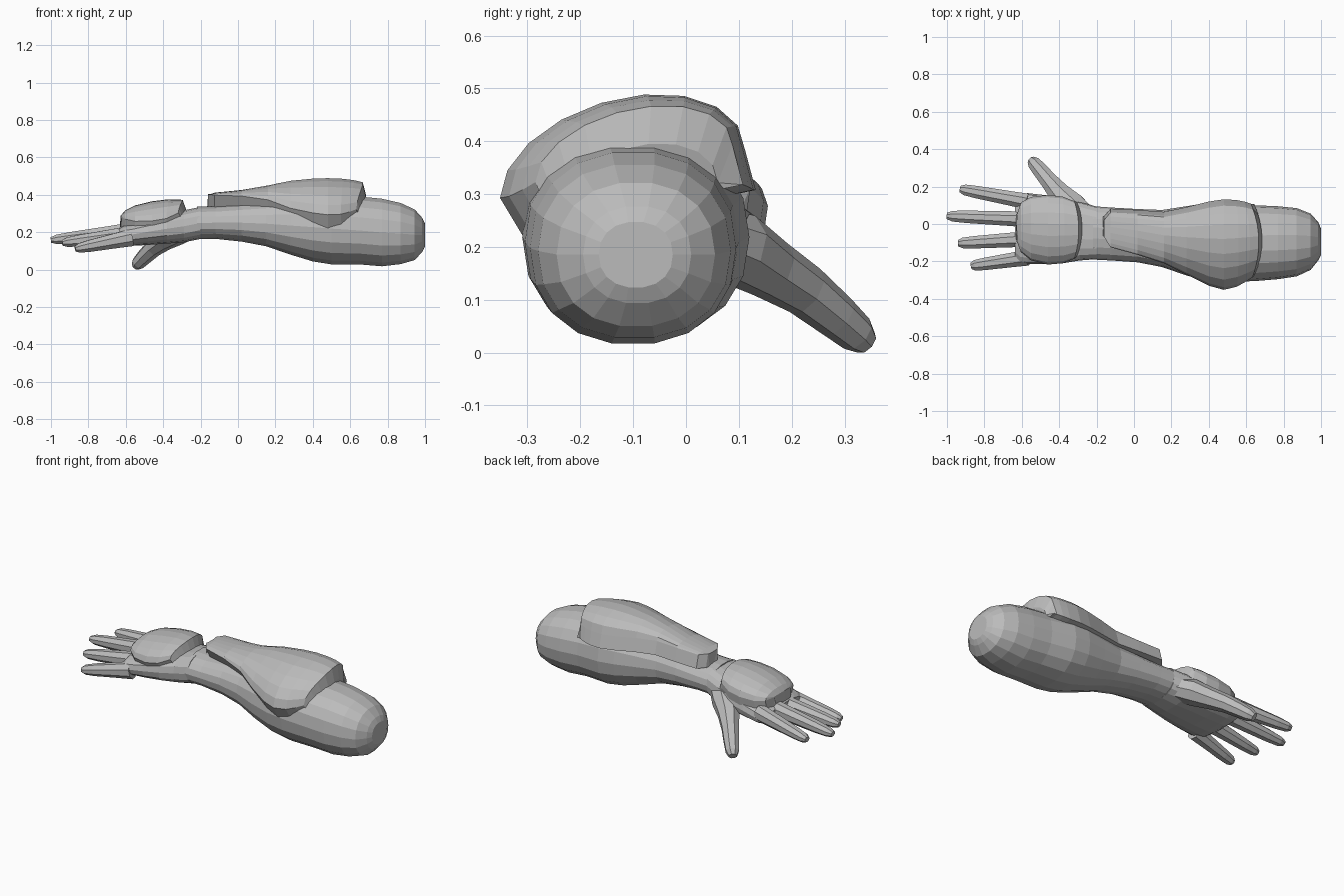
import bpy, bmesh, math
from mathutils import Vector

grey = bpy.data.materials.new("plain grey")
grey.diffuse_color = (0.5, 0.5, 0.5, 1)


def loft(name, rings):
    """Skin a list of equal-length closed rings and cap both ends."""
    bm = bmesh.new()
    rows = [[bm.verts.new(p) for p in r] for r in rings]
    n = len(rows[0])
    for a, b in zip(rows, rows[1:]):
        for i in range(n):
            j = (i + 1) % n
            bm.faces.new((a[i], a[j], b[j], b[i]))
    bm.faces.new(rows[0])
    bm.faces.new(rows[-1])
    bmesh.ops.recalc_face_normals(bm, faces=bm.faces)
    me = bpy.data.meshes.new(name)
    bm.to_mesh(me)
    bm.free()
    me.materials.append(grey)
    ob = bpy.data.objects.new(name, me)
    bpy.context.collection.objects.link(ob)
    return ob


def oval(x, y0, y1, z0, z1, n=18, power=0.9):
    """Cross-section across the arm, filling the given y and z limits."""
    pts = []
    for i in range(n):
        a = 2 * math.pi * i / n
        c, s = math.cos(a), math.sin(a)
        pts.append((x, (y0 + y1) / 2 + (y1 - y0) / 2 * math.copysign(abs(c) ** power, c),
                    (z0 + z1) / 2 + (z1 - z0) / 2 * math.copysign(abs(s) ** power, s)))
    return pts


def tube(name, stations, n=8):
    """Finger-like tube; stations are (x, y, z, half width, half height)."""
    ps = [Vector(s[:3]) for s in stations]
    rings = []
    for i, s in enumerate(stations):
        t = (ps[min(i + 1, len(ps) - 1)] - ps[max(i - 1, 0)]).normalized()
        side = t.cross(Vector((0, 0, 1))).normalized()
        up = side.cross(t)
        rings.append([ps[i] + side * s[3] * math.cos(2 * math.pi * (k + .5) / n)
                      + up * s[4] * math.sin(2 * math.pi * (k + .5) / n) for k in range(n)])
    return loft(name, rings)


def shell(name, stations, rim, inset, back, n=9):
    """Arched plate; stations are (x, y front, y back, z front, z back, z top, bow).
    The back foot sits at y back + back foot offset."""
    def ring(x, y0, y1, zf, zb, top, bow, drop=0.0, pull=0.0):
        bulge = top - (zf + zb) / 2 - rim
        mid = (y0 + y1) / 2
        pts = [(y0 + inset, zf)]
        for i in range(n + 1):
            a = math.pi * i / n
            t = (1 - math.cos(a)) / 2
            y = y0 + (y1 - y0) * t
            pts.append((y + (mid - y) * pull,
                        rim + zf + (zb - zf) * t + bulge * math.sin(a) - drop))
        pts.append((y1 + back, zb))
        return [(x - bow * (y - mid) ** 2, y, z) for y, z in pts]

    # sloping end walls below the rim line
    wall = dict(drop=rim * 0.95, pull=0.15)
    first, last = stations[0], stations[-1]
    rings = [ring(first[0] - 0.005, *first[1:], **wall)]
    rings += [ring(*s) for s in stations]
    rings.append(ring(last[0] + 0.018, *last[1:], **wall))
    return loft(name, rings)


# Forearm, rounded at the elbow
loft("forearm", [oval(*s) for s in (
    (1.00, -0.165, -0.025, 0.13, 0.255),
    (0.985, -0.195, 0.01, 0.10, 0.285),
    (0.945, -0.245, 0.055, 0.056, 0.33),
    (0.87, -0.28, 0.085, 0.034, 0.365),
    (0.77, -0.295, 0.095, 0.022, 0.388),
    (0.65, -0.305, 0.10, 0.032, 0.40),
    (0.50, -0.31, 0.12, 0.032, 0.42),
    (0.40, -0.305, 0.115, 0.048, 0.42),
    (0.28, -0.275, 0.095, 0.085, 0.40),
    (0.15, -0.23, 0.075, 0.13, 0.375),
    (0.02, -0.205, 0.08, 0.155, 0.36),
    (-0.12, -0.195, 0.088, 0.17, 0.345),
    (-0.22, -0.19, 0.095, 0.168, 0.345))])

# Wrist and palm
loft("palm", [oval(*s, power=0.75) for s in (
    (-0.20, -0.188, 0.093, 0.17, 0.343),
    (-0.29, -0.195, 0.12, 0.152, 0.325),
    (-0.38, -0.21, 0.145, 0.145, 0.305),
    (-0.48, -0.215, 0.155, 0.138, 0.28),
    (-0.57, -0.215, 0.165, 0.133, 0.255),
    (-0.61, -0.208, 0.158, 0.137, 0.245),
    (-0.635, -0.18, 0.135, 0.152, 0.228))])

# Four fingers: base y, tip x, tip y, base z, tip z
for name, by, tx, ty, bz, tz in (
        ("index_finger", 0.12, -0.93, 0.187, 0.208, 0.168),
        ("middle_finger", 0.025, -1.00, 0.043, 0.212, 0.165),
        ("ring_finger", -0.08, -0.94, -0.103, 0.195, 0.15),
        ("little_finger", -0.18, -0.87, -0.224, 0.178, 0.118)):
    tube(name, [(-0.57 + (tx + 0.57) * f, by + (ty - by) * f, bz + (tz - bz) * f, w, h)
                for f, w, h in ((0, .046, .05), (.25, .042, .044), (.5, .039, .039),
                                (.75, .036, .034), (.93, .031, .027), (1, .018, .016))])

# Thumb, hanging outward and down
tube("thumb", [(-0.25, 0.02, 0.235, .07, .06),
               (-0.33, 0.095, 0.205, .078, .07),
               (-0.395, 0.16, 0.165, .062, .058),
               (-0.45, 0.225, 0.125, .05, .05),
               (-0.50, 0.285, 0.076, .044, .043),
               (-0.532, 0.323, 0.043, .038, .037),
               (-0.548, 0.341, 0.026, .024, .025)])

# Forearm guard
shell("forearm_guard", (
    (-0.16, -0.07, 0.02, 0.335, 0.335, 0.405, 0),
    (-0.125, -0.125, 0.062, 0.33, 0.335, 0.418, 0),
    (0.02, -0.165, 0.055, 0.325, 0.335, 0.432, 0),
    (0.16, -0.21, 0.045, 0.305, 0.335, 0.455, 0),
    (0.28, -0.27, 0.07, 0.26, 0.33, 0.477, 0),
    (0.40, -0.33, 0.10, 0.235, 0.32, 0.488, 0),
    (0.48, -0.352, 0.112, 0.225, 0.315, 0.49, 0),
    (0.56, -0.335, 0.108, 0.228, 0.315, 0.487, 0.2),
    (0.62, -0.31, 0.10, 0.24, 0.32, 0.48, 0.6),
    (0.668, -0.285, 0.088, 0.255, 0.325, 0.469, 1.0)), 0.075, 0.045, 0.02)

# Back-of-hand guard
shell("hand_guard", (
    (-0.627, -0.10, 0.06, 0.235, 0.235, 0.295, -0.6),
    (-0.605, -0.15, 0.115, 0.222, 0.23, 0.322, 0),
    (-0.55, -0.195, 0.145, 0.21, 0.225, 0.35, 0),
    (-0.46, -0.217, 0.155, 0.212, 0.23, 0.372, 0),
    (-0.37, -0.21, 0.147, 0.225, 0.24, 0.383, 0.4),
    (-0.295, -0.185, 0.122, 0.255, 0.265, 0.38, 1.0)), 0.055, 0.025, -0.008)

# Settle everything on the floor
bpy.context.view_layer.update()
low = min(v.co.z for o in bpy.data.objects for v in o.data.vertices)
for o in bpy.data.objects:
    for v in o.data.vertices:
        v.co.z -= low
